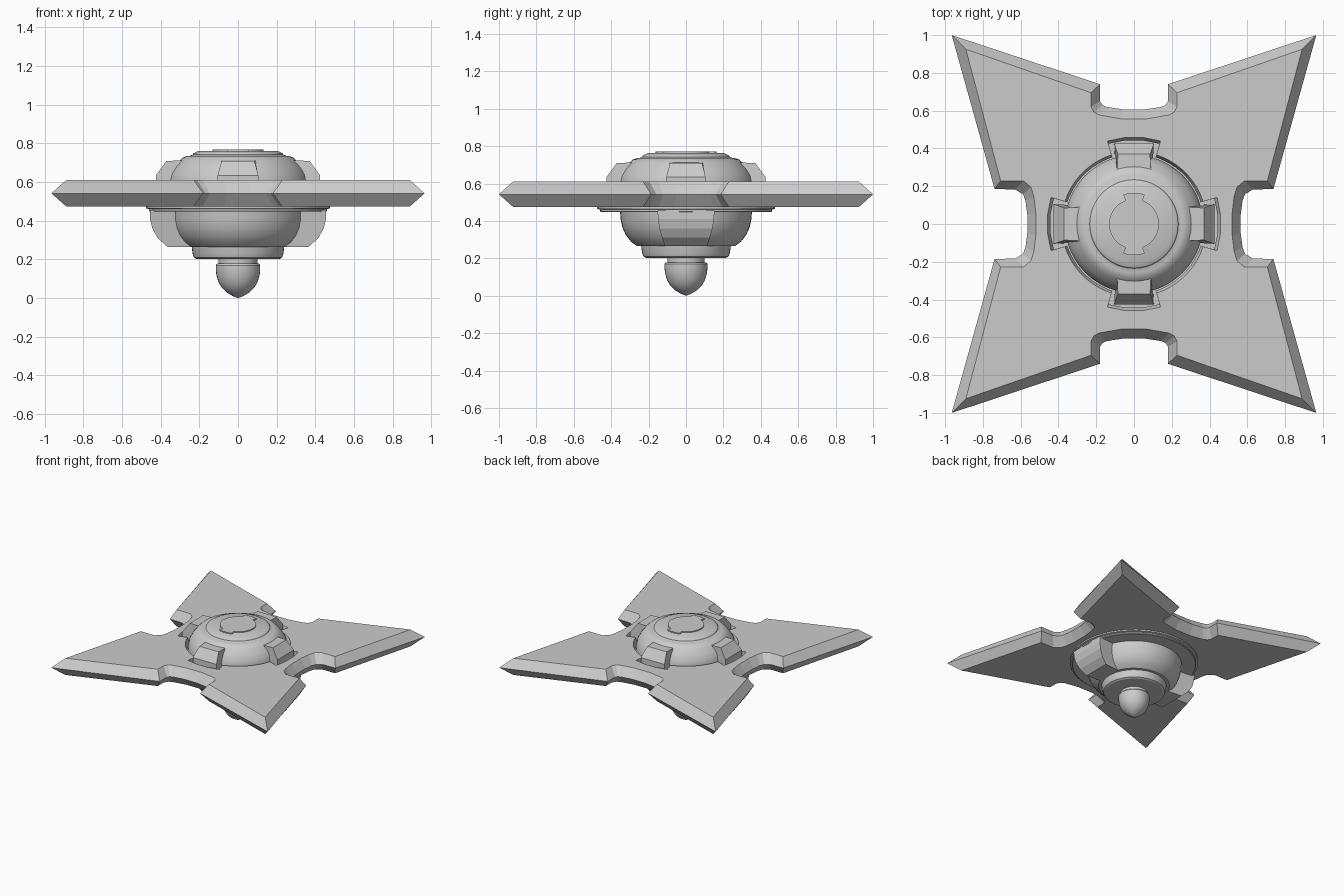
import bpy, bmesh
from math import sin, cos, pi, radians, atan2, hypot

if "Cube" in bpy.data.objects:
    bpy.data.objects.remove(bpy.data.objects["Cube"])


def finish(name, bm, smooth=True):
    bmesh.ops.remove_doubles(bm, verts=bm.verts, dist=1e-5)
    bmesh.ops.recalc_face_normals(bm, faces=bm.faces)
    me = bpy.data.meshes.new(name)
    bm.to_mesh(me)
    bm.free()
    ob = bpy.data.objects.new(name, me)
    bpy.context.collection.objects.link(ob)
    if smooth:
        bpy.ops.object.select_all(action='DESELECT')
        ob.select_set(True)
        bpy.context.view_layer.objects.active = ob
        bpy.ops.object.shade_smooth_by_angle(angle=radians(28))
    return ob


def loft(name, loops, smooth=False):
    """Closed solid through loops of equal length."""
    bm = bmesh.new()
    rings = [[bm.verts.new(p) for p in loop] for loop in loops]
    n = len(rings[0])
    for a, b in zip(rings, rings[1:]):
        for i in range(n):
            j = (i + 1) % n
            bm.faces.new((a[i], a[j], b[j], b[i]))
    bm.faces.new(rings[0][::-1])
    bm.faces.new(rings[-1])
    return finish(name, bm, smooth)


def lathe(name, profile, n=48):
    """Revolve (radius, z) points around the z axis; capped at both ends."""
    return loft(name, [[(r * cos(2 * pi * i / n), r * sin(2 * pi * i / n), z)
                        for i in range(n)] for r, z in profile], True)


def quad_mirror(q):
    """First-quadrant outline, running from the +x side to +y, mirrored to all four."""
    left = [(-x, y) for x, y in q[::-1]]
    return q + left + [(-x, -y) for x, y in q] + [(x, -y) for x, y in q[::-1]]


def block(name, profile, angle):
    """Radial clamp from (radius, z, half width) points, turned about z."""
    c, s = cos(angle), sin(angle)
    return loft(name, [[(r * c - k * w * s, r * s + k * w * c, z)
                        for r, z, w in profile] for k in (-1, 1)])


# Four-pointed blade plate, widest along its middle edge
mid = [(.565, .05), (.575, .125), (.588, .158), (.63, .183), (.738, .185), (.965, 1.0),
       (.18, .74), (.18, .65), (.167, .63), (.145, .62), (.06, .607)]
face = [(.52, .06), (.53, .145), (.545, .195), (.585, .228), (.706, .228), (.89, .925),
        (.228, .695), (.228, .62), (.212, .592), (.185, .577), (.07, .557)]
mid, face = quad_mirror(mid), quad_mirror(face)
plate = loft("blade_plate", [[(x, y, z) for x, y in o]
                             for o, z in ((face, .475), (mid, .542), (face, .61))])

# Central opening with four flared slots
arc = [(.385 * cos(radians(a)), .385 * sin(radians(a))) for a in range(18, 73, 6)]
hole = quad_mirror([(.458, .05), (.44, .14)] + arc + [(.14, .44), (.05, .458)])
cutter = loft("opening_cutter", [[(x * k, y * k, z) for x, y in hole]
                                 for k, z in ((.965, .40), (.965, .57), (1, .61), (1, .70))])
mod = plate.modifiers.new("opening", 'BOOLEAN')
mod.object = cutter
mod.operation = 'DIFFERENCE'
mod.solver = 'EXACT'
bpy.context.view_layer.objects.active = plate
bpy.ops.object.modifier_apply(modifier="opening")
bpy.data.objects.remove(cutter)

# Hub: upper dome, flange, lower bowl and collar
lathe("upper_dome", [(.365, .47), (.365, .60), (.355, .64), (.335, .675), (.307, .708),
                     (.285, .728), (.26, .736), (.25, .736), (.235, .742), (.23, .75),
                     (.205, .762)])
lathe("flange", [(.455, .447), (.46, .451), (.46, .46), (.475, .464), (.475, .478)])
lathe("lower_bowl", [(.262, .265), (.295, .29), (.322, .325), (.34, .365),
                     (.35, .41), (.353, .455)])
lathe("lower_collar", [(.215, .203), (.228, .21), (.235, .23), (.24, .27)])

# Pointed bulb and its neck
lathe("bulb_neck", [(.10, .17), (.10, .21)])
lathe("bulb", [(.001, 0), (.03, .012), (.06, .03), (.085, .055), (.102, .085),
               (.112, .12), (.115, .15), (.115, .17), (.108, .178)], 32)

# Keyed disc on top, with tabs toward front and back
outline = []
for deg in range(0, 91, 5):
    r = .165 if deg >= 70 else .132
    if deg == 70:
        outline.append((.132 * cos(radians(70)), .132 * sin(radians(70))))
    outline.append((r * cos(radians(deg)), r * sin(radians(deg))))
outline = outline[1:-1]
key = quad_mirror(outline)
loft("top_key_disc", [[(x, y, z) for x, y in key] for z in (.755, .77)])

# Upper clamps on four sides, lower clamps on left and right
upper = [(.25, .48, .095), (.425, .48, .105), (.425, .635, .105), (.41, .655, .10),
         (.37, .71, .085), (.275, .712, .09)]
lower = [(.22, .455, .13), (.455, .455, .152), (.455, .41, .15), (.443, .36, .142),
         (.415, .31, .128), (.365, .265, .112), (.22, .265, .10)]
for i, side in enumerate(("right", "back", "left", "front")):
    block("upper_clamp_" + side, upper, i * pi / 2)
    if i % 2 == 0:
        block("lower_clamp_" + side, lower, i * pi / 2)
